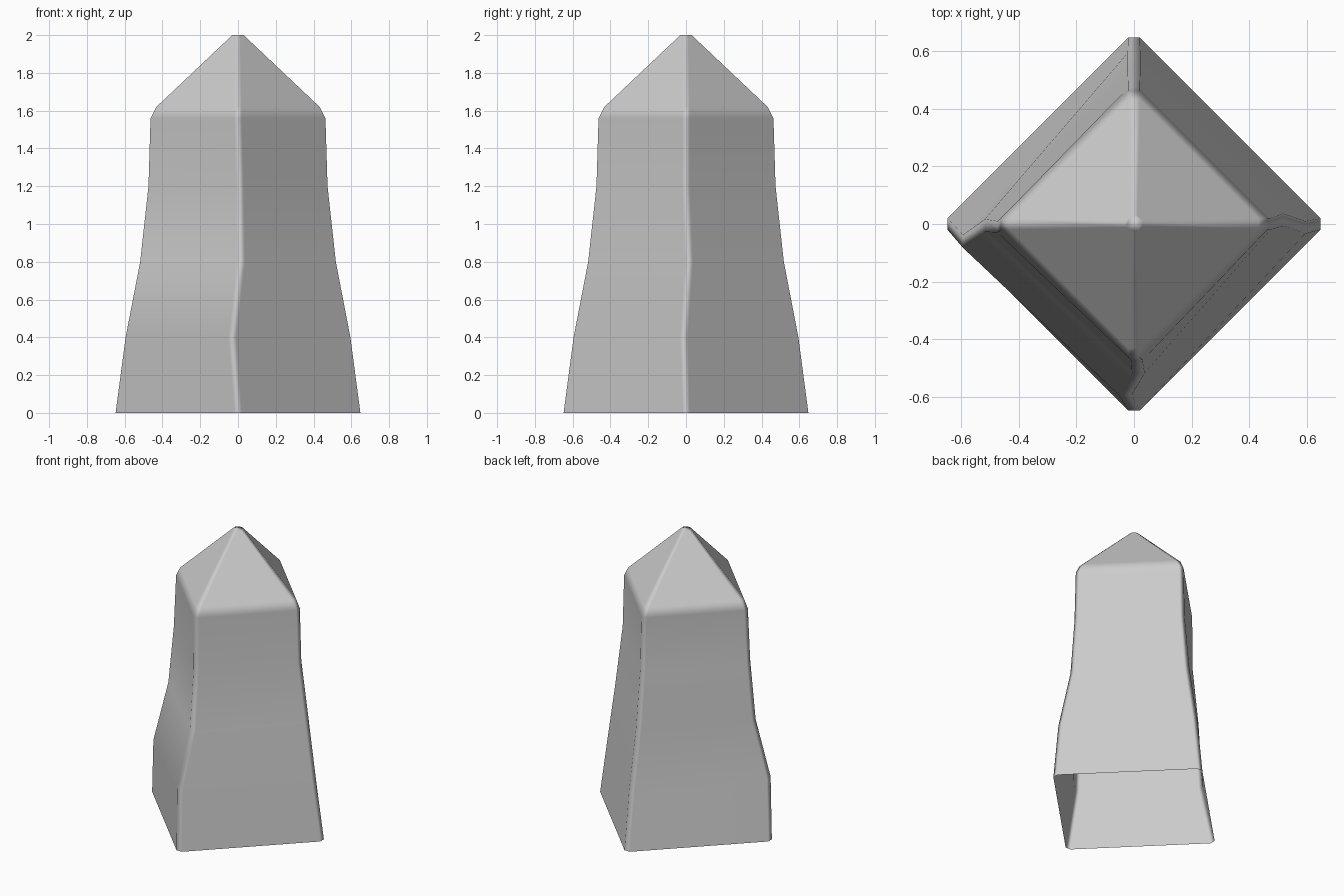
import bpy
import bmesh

cube = bpy.data.objects.get("Cube")
if cube:
    bpy.data.objects.remove(cube, do_unlink=True)

stone = bpy.data.materials.new("grey stone")
stone.use_nodes = True
GREY = (0.6, 0.6, 0.6, 1)
stone.diffuse_color = GREY
stone.node_tree.nodes["Principled BSDF"].inputs["Base Color"].default_value = GREY

# Rings from the ground up: height, corner radius, half width of chamfer
RINGS = [(0, 0.648, 0.02), (0.4, 0.595, 0.022), (0.8, 0.518, 0.022),
         (1.2, 0.474, 0.02), (1.56, 0.463, 0.02), (1.62, 0.432, 0.02),
         (2, 0.03, 0.012)]
# Sideways wobble of each corner at a ring (+x, +y, -x, -y)
WOBBLE = {0.4: (-0.012, 0, -0.06, -0.03),
          0.8: (0.015, 0, -0.005, 0.015),
          1.2: (0, 0, -0.01, 0.01)}
CORNERS = [(1, 0), (0, 1), (-1, 0), (0, -1)]


def ring(bm, z, radius, half):
    """Square ring standing on its corners, each corner chamfered."""
    verts = []
    for (cx, cy), shift in zip(CORNERS, WOBBLE.get(z, (0, 0, 0, 0))):
        for side in (-half, half):
            # wobble moves along x or y, chamfer runs counter-clockwise
            x = cx * radius - cy * side + abs(cy) * shift
            y = cy * radius + cx * side + abs(cx) * shift
            verts.append(bm.verts.new((x, y, z)))
    return verts


# Lofted shaft and pyramid cap, open underneath
bm = bmesh.new()
loops = [ring(bm, *r) for r in RINGS]
for low, high in zip(loops, loops[1:]):
    for i in range(len(low)):
        j = (i + 1) % len(low)
        bm.faces.new((low[i], low[j], high[j], high[i]))
bm.faces.new(loops[-1])
for face in bm.faces:
    face.smooth = True

mesh = bpy.data.meshes.new("standing_stone")
bm.to_mesh(mesh)
bm.free()
mesh.materials.append(stone)
obj = bpy.data.objects.new("standing_stone", mesh)
bpy.context.collection.objects.link(obj)

# Large faces stay flat while the chamfers shade softly
weighted = obj.modifiers.new("soft chamfers", "WEIGHTED_NORMAL")
weighted.weight = 100
